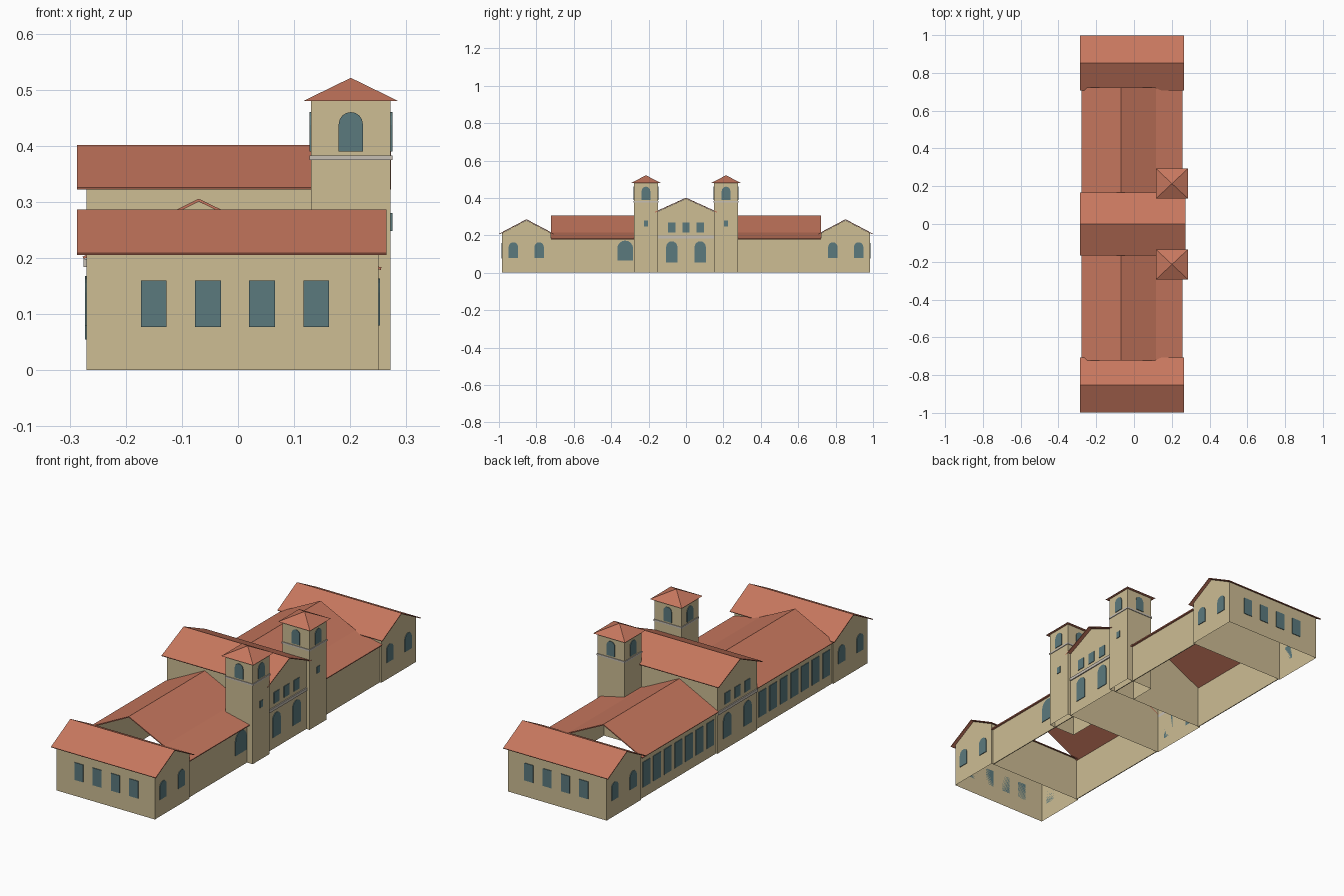
import bpy
import bmesh
from math import sin, cos, pi

if "Cube" in bpy.data.objects:
    bpy.data.objects.remove(bpy.data.objects["Cube"], do_unlink=True)


def material(name, srgb):
    color = [c ** 2.2 for c in srgb] + [1.0]
    m = bpy.data.materials.new(name)
    m.use_nodes = True
    m.diffuse_color = color
    bsdf = m.node_tree.nodes["Principled BSDF"]
    bsdf.inputs["Base Color"].default_value = color
    bsdf.inputs["Roughness"].default_value = 0.9
    return m


STUCCO = material("sand stucco", (0.80, 0.735, 0.575))
TILE = material("terracotta tile", (0.775, 0.465, 0.37))
GLASS = material("blue grey glass", (0.36, 0.475, 0.49))
TRIM = material("pale grey trim", (0.77, 0.74, 0.70))


def finish(name, bm, mat, thickness=0):
    bmesh.ops.recalc_face_normals(bm, faces=bm.faces)
    mesh = bpy.data.meshes.new(name)
    bm.to_mesh(mesh)
    bm.free()
    mesh.materials.append(mat)
    ob = bpy.data.objects.new(name, mesh)
    bpy.context.scene.collection.objects.link(ob)
    if thickness:
        mod = ob.modifiers.new("thickness", 'SOLIDIFY')
        mod.thickness = thickness
        mod.offset = 0
    return ob


def sweep(name, profile, axis, start, end, mat, caps=False, closed=False, thickness=0):
    """Extrude a (horizontal, height) profile along x or y."""
    bm = bmesh.new()

    def ring(t):
        return [bm.verts.new((t, a, z) if axis == "x" else (a, t, z)) for a, z in profile]
    r0, r1 = ring(start), ring(end)
    n = len(profile)
    for i in range(n if closed else n - 1):
        j = (i + 1) % n
        bm.faces.new((r0[i], r0[j], r1[j], r1[i]))
    if caps:
        bm.faces.new(r0)
        bm.faces.new(r1)
    return finish(name, bm, mat, thickness)


def box(name, x0, x1, y0, y1, z0, z1, mat, bottom=True):
    outline = [(y0, z0), (y0, z1), (y1, z1), (y1, z0)]
    return sweep(name, outline, "x", x0, x1, mat, caps=True, closed=bottom)


def window(name, axis, face, out, center, z0, z1, width, arched=False):
    """Thin pane on a wall; out is the outward sign along the axis."""
    h = width / 2
    pts = [(center - h, z0), (center + h, z0)]
    if arched:
        pts += [(center + h * cos(pi * k / 8), z1 - h + h * sin(pi * k / 8)) for k in range(9)]
    else:
        pts += [(center + h, z1), (center - h, z1)]
    sweep(name, pts, axis, face, face + out * 0.003, GLASS, caps=True, closed=True)


def gabled_block(name, yc, half, overhang, eave, ridge, x0, x1, rx0, rx1):
    """Open-bottomed gabled walls under a thin two-slope roof."""
    span = half + overhang
    wall_z = ridge - (ridge - eave) * half / span - 0.003
    sweep(name + "_walls", [(yc - half, 0), (yc - half, wall_z), (yc, ridge - 0.003),
                            (yc + half, wall_z), (yc + half, 0)], "x", x0, x1, STUCCO, caps=True)
    sweep(name + "_roof", [(yc - span, eave), (yc, ridge), (yc + span, eave)],
          "x", rx0, rx1, TILE, thickness=0.004)


# Central hall with windows on both gable ends
WEST, EAST = -0.27, 0.255
gabled_block("central_hall", 0, 0.15, 0.015, 0.324, 0.399, WEST, EAST, -0.287, 0.273)
for face, out in ((WEST, -1), (EAST, 1)):
    for y in (-0.075, 0, 0.075):
        window("hall_upper_window", "x", face, out, y, 0.215, 0.268, 0.04)
    for y in (-0.076, 0.076):
        window("hall_arched_window", "x", face, out, y, 0.055, 0.168, 0.06, True)
    edge = sorted((face, face + out * 0.005))
    box("hall_trim", edge[0], edge[1], -0.15, 0.15, 0.184, 0.198, TRIM)

for side, label in ((-1, "front"), (1, "back")):
    # End pavilion
    yc = side * 0.853
    gabled_block(label + "_pavilion", yc, 0.13, 0.015, 0.207, 0.284,
                 WEST, 0.25, -0.287, 0.265)
    for face, out in ((WEST, -1), (0.25, 1)):
        for y in (0.785, 0.923):
            window(label + "_pavilion_arched_window", "x", face, out, side * y,
                   0.08, 0.163, 0.05, True)
    for k in range(4):
        window(label + "_pavilion_window", "y", side * 0.983, side, -0.15 + k * 0.0965,
               0.077, 0.16, 0.046)

    # Connecting wing: two long walls, gable roof running into a shallow porch roof
    y0, y1 = sorted((side * 0.15, side * 0.722))
    sweep(label + "_wing_west_wall", [(-0.262, 0), (-0.262, 0.204)], "y", y0, y1,
          STUCCO, thickness=0.004)
    sweep(label + "_wing_east_wall", [(0.24, 0), (0.24, 0.183)], "y", y0, y1,
          STUCCO, thickness=0.004)
    sweep(label + "_wing_roof", [(-0.276, 0.2), (-0.07, 0.303), (0.115, 0.213), (0.255, 0.181)],
          "y", y0, y1, TILE, thickness=0.005)
    for k in range(7):
        window(label + "_wing_window", "x", -0.264, -1, side * (0.197 + k * 0.08),
               0.05, 0.17, 0.055)

    # Bell tower
    tx, ty, hx, hy = 0.201, side * 0.214, 0.071, 0.064
    box(label + "_tower_walls", tx - hx, tx + hx, ty - hy, ty + hy, 0, 0.482, STUCCO, bottom=False)
    box(label + "_tower_trim", tx - hx - 0.003, tx + hx + 0.003, ty - hy - 0.003,
        ty + hy + 0.003, 0.375, 0.383, TRIM)
    for out in (-1, 1):
        window(label + "_tower_window", "x", tx + out * hx, out, ty, 0.39, 0.46, 0.046, True)
        window(label + "_tower_window", "y", ty + out * hy, out, tx, 0.39, 0.46, 0.043, True)
    window(label + "_tower_small_window", "x", tx + hx, 1, ty, 0.248, 0.28, 0.022)

    # Pyramid cap
    bm = bmesh.new()
    base = [bm.verts.new((tx + sx * 0.084, ty + sy * 0.079, 0.48))
            for sx, sy in ((-1, -1), (1, -1), (1, 1), (-1, 1))]
    tip = bm.verts.new((tx, ty, 0.521))
    bm.faces.new(base)
    for i in range(4):
        bm.faces.new((base[i], base[(i + 1) % 4], tip))
    finish(label + "_tower_roof", bm, TILE)

# Large doorway arch on the front wing
window("wing_arched_doorway", "x", 0.242, 1, -0.325, 0.065, 0.172, 0.085, True)
